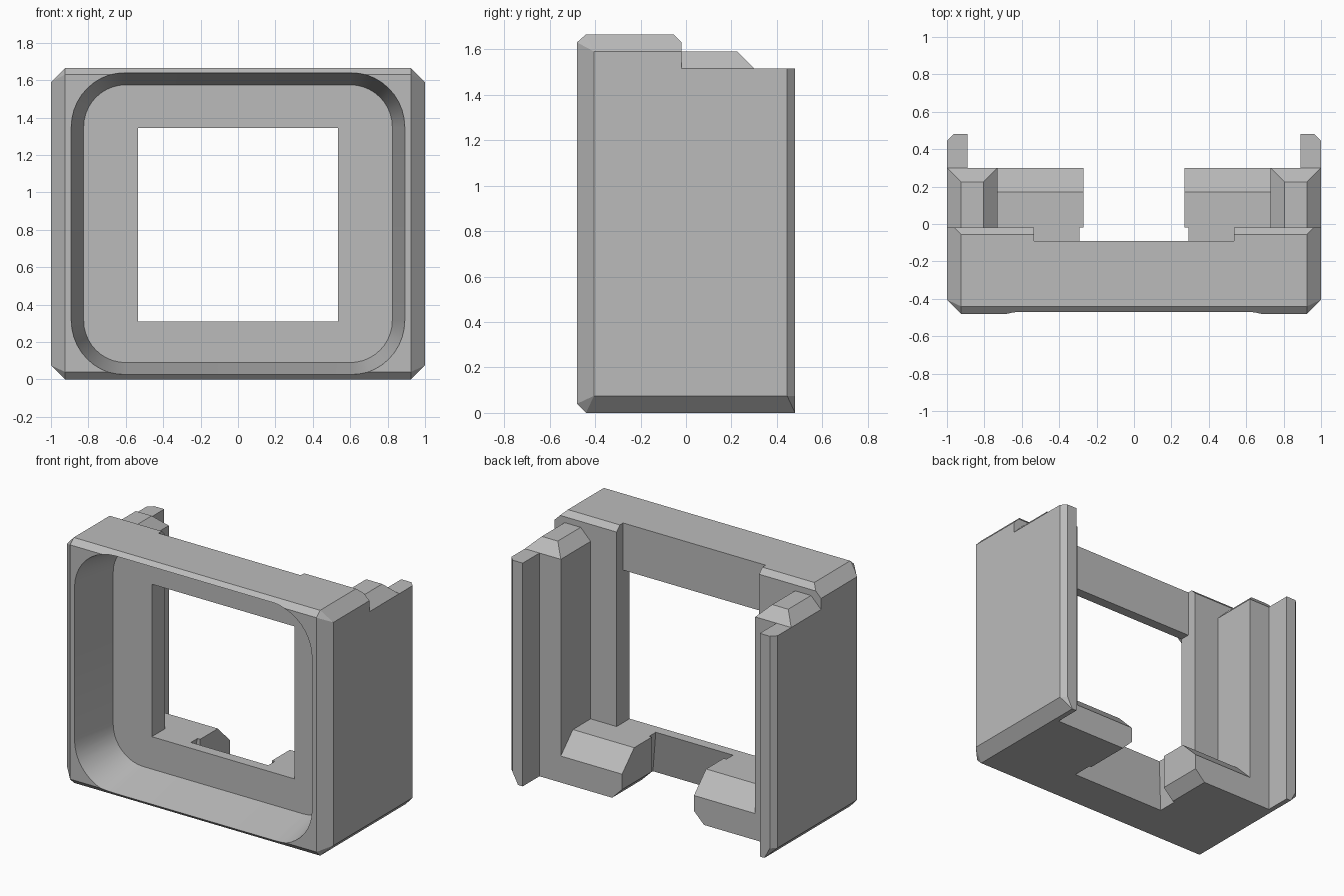
import bpy, bmesh, math

cube = bpy.data.objects.get("Cube")
if cube:
    bpy.data.objects.remove(cube, do_unlink=True)

gray = bpy.data.materials.new("plain_gray")
gray.use_nodes = True
COLOR = (0.5, 0.5, 0.5, 1)
gray.diffuse_color = COLOR
gray.node_tree.nodes["Principled BSDF"].inputs["Base Color"].default_value = COLOR

BEVEL, EDGE = 0.075, 0.035      # large and small chamfers
TOP, FRONT, BACK = 1.665, -0.48, -0.02
INNER = 1 - BEVEL


def solid(name, points):
    """Convex solid through the given points."""
    bm = bmesh.new()
    for p in points:
        bm.verts.new(p)
    result = bmesh.ops.convex_hull(bm, input=bm.verts)
    spare = {g for g in result["geom_interior"] if isinstance(g, bmesh.types.BMVert)}
    bmesh.ops.delete(bm, geom=list(spare), context='VERTS')
    bmesh.ops.dissolve_limit(bm, angle_limit=0.01, verts=bm.verts, edges=bm.edges)
    bmesh.ops.recalc_face_normals(bm, faces=bm.faces)
    mesh = bpy.data.meshes.new(name)
    bm.to_mesh(mesh)
    bm.free()
    mesh.materials.append(gray)
    obj = bpy.data.objects.new(name, mesh)
    bpy.context.collection.objects.link(obj)
    return obj


def both(points):
    return [(s * x, y, z) for x, y, z in points for s in (-1, 1)]


def box(x, y0, y1, z0, z1):
    return both([(x, y, z) for y in (y0, y1) for z in (z0, z1)])


def pair(name, points):
    for side, s in (("left", 1), ("right", -1)):
        solid(side + "_" + name, [(s * x, y, z) for x, y, z in points])


def cut(target, cutter):
    cutter.hide_render = True
    mod = target.modifiers.new("cut", 'BOOLEAN')
    mod.object, mod.operation, mod.solver = cutter, 'DIFFERENCE', 'EXACT'
    bpy.context.view_layer.objects.active = target
    bpy.ops.object.modifier_apply(modifier=mod.name)
    bpy.data.objects.remove(cutter, do_unlink=True)


def rounded_ring(grow, y):
    """Rounded rectangle outline at depth y."""
    half_x, low, high, radius = 0.825 + grow, 0.09 - grow, 1.575 + grow, 0.225 + grow
    ring = []
    for i in range(11):
        a = math.radians(9 * i)
        x = half_x - radius + radius * math.cos(a)
        rise = radius * math.sin(a)
        ring += [(x, y, high - radius + rise), (x, y, low + radius - rise)]
    return both(ring)


# Chamfered frame body
frame = solid("frame", both([
    (INNER, FRONT, 0.04), (INNER, FRONT, TOP - EDGE),
    (INNER, FRONT + 0.04, 0), (INNER, FRONT + 0.04, TOP),
    (1, FRONT + BEVEL, BEVEL), (1, FRONT + BEVEL, TOP - BEVEL),
    (INNER, BACK, 0), (1, BACK, BEVEL), (1, BACK, TOP - BEVEL),
    (0.96, BACK, TOP - EDGE), (INNER, BACK - EDGE, TOP)]))

# Front recess, window, top rear notch and lower rear slot
cut(frame, solid("recess", rounded_ring(BEVEL, FRONT + EDGE - BEVEL)
                 + rounded_ring(0, FRONT + EDGE) + rounded_ring(0, -0.16)))
cut(frame, solid("window", box(0.535, -0.25, 0.1, 0.31, 1.345)))
cut(frame, solid("notch", box(0.535, -0.09, 0.1, 1.2, 1.8)))
cut(frame, solid("slot", box(0.27, -0.07, 0.2, BEVEL, 0.4)
                 + both([(0.365, -0.165, -0.02), (0.365, 0.2, -0.02)])))

# Rear side walls
pair("side_wall", [(x, y, z) for x, y in ((0.89, 0.29), (0.89, 0.48), (0.965, 0.48), (1, 0.445))
                   for z in (BEVEL, 1.515)]
     + [(x, y, 0) for x in (0.89, INNER) for y in (0.29, 0.48)] + [(1, 0.29, BEVEL), (1, 0.29, 1.515)])

# Pillars with hipped tops
pair("pillar", [(x, y, z) for x, z in ((0.73, 0), (INNER, 0), (1, BEVEL), (1, 1.515), (0.73, 1.515))
                for y in (BACK, 0.3)]
     + [(x, y, 1.59) for x in (0.73 + BEVEL, INNER) for y in (BACK, 0.3 - BEVEL)])

# Feet with sloped backs and chamfered inner ends
foot_profile = [(BACK, 0.31), (0.17, 0.31), (0.3, 0.18), (0.3, BEVEL), (BACK, BEVEL)]
pair("foot", [(x, y, z) for x in (0.27, 0.73) for y, z in foot_profile]
     + [(x, y, 0) for x in (0.27 + BEVEL, 0.73) for y in (BACK, 0.3)])

# Smooth only the rounded recess corners
bpy.ops.object.select_all(action='DESELECT')
frame.select_set(True)
bpy.context.view_layer.objects.active = frame
bpy.ops.object.shade_smooth_by_angle(angle=math.radians(20))
